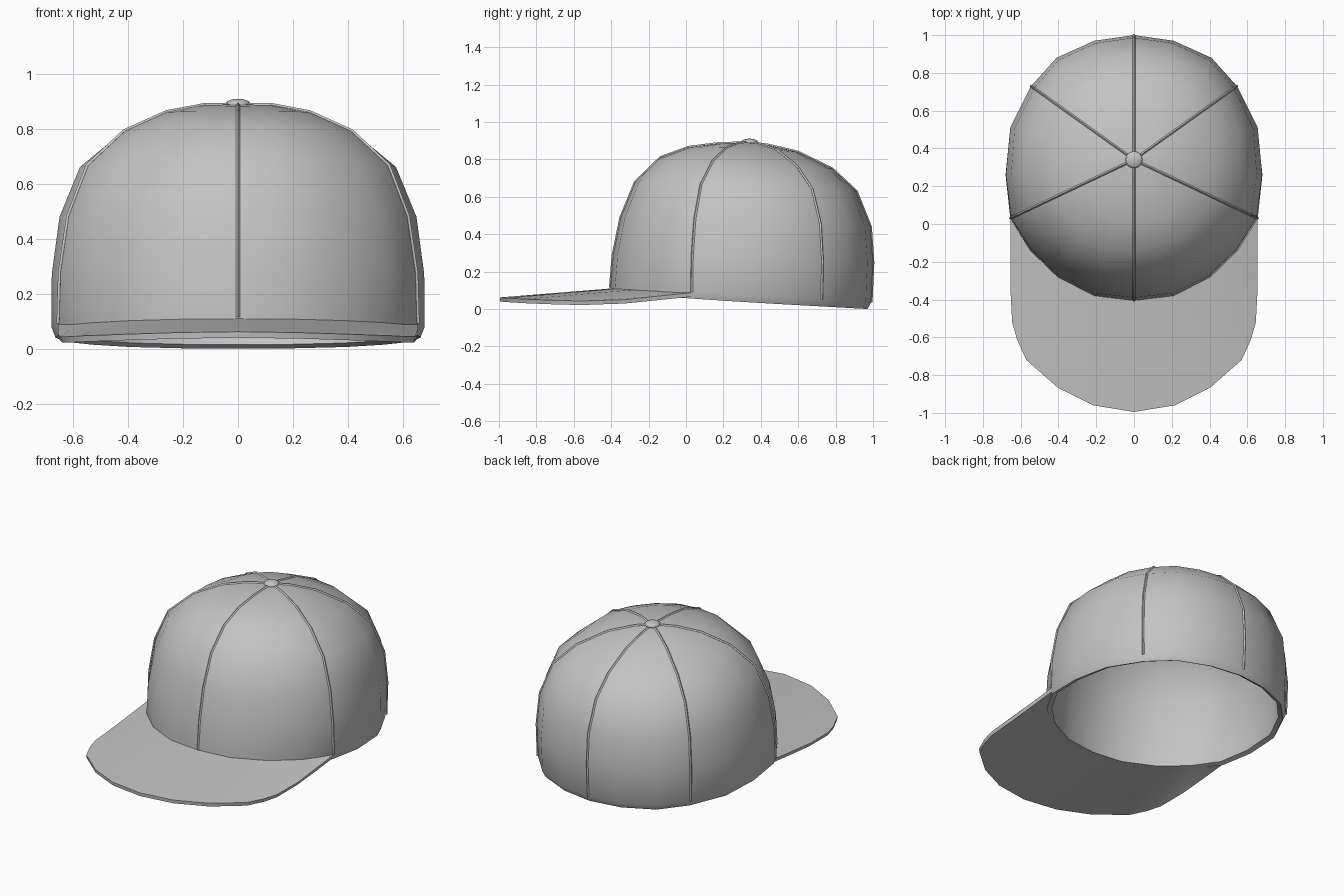
import bpy
import bmesh
from mathutils import Vector

cube = bpy.data.objects.get("Cube")
if cube:
    bpy.data.objects.remove(cube, do_unlink=True)

grey = bpy.data.materials.new("grey cloth")
grey.use_nodes = True
grey.diffuse_color = (0.55, 0.55, 0.55, 1)
grey.node_tree.nodes["Principled BSDF"].inputs["Base Color"].default_value = (0.55, 0.55, 0.55, 1)

APEX = Vector((0, 0.34, 0.89))

# Crown outline in plan, from the middle of the back round to the middle of the front
HALF = [(0, 1), (0.21, 0.97), (0.41, 0.88), (0.545, 0.73), (0.655, 0.51), (0.68, 0.26),
        (0.655, 0.03), (0.55, -0.14), (0.405, -0.28), (0.21, -0.38), (0, -0.405)]
OUTLINE = HALF + [(-x, y) for x, y in HALF[-2:0:-1]]
COLUMNS = len(OUTLINE)

# Each ring: share of the outline, then height, at the front, side and back
RINGS = [((1, 0.975, 0.955), (0.085, 0.035, 0)),
         ((1, 1, 0.985), (0.115, 0.075, 0.035)),
         ((0.98, 1, 1), (0.29, 0.27, 0.25)),
         ((0.925, 0.96, 0.98), (0.49, 0.48, 0.44)),
         ((0.82, 0.85, 0.865), (0.68, 0.66, 0.63)),
         ((0.64, 0.63, 0.67), (0.81, 0.78, 0.75)),
         ((0.44, 0.37, 0.39), (0.865, 0.86, 0.84)),
         ((0.23, 0.16, 0.15), (0.885, 0.89, 0.877))]


def crown_point(ring, column):
    """Point on the crown, blended between the front, side and back profiles."""
    x, y = OUTLINE[column % COLUMNS]
    dy = y - APEX.y
    end, reach = (0, HALF[-1][1] - APEX.y) if dy < 0 else (2, HALF[0][1] - APEX.y)
    w = dy / reach
    share, height = (v[1] + (v[end] - v[1]) * w for v in RINGS[ring])
    return Vector((x * share, APEX.y + dy * share, height))


def finish(obj, angle=0.7):
    """Select the object, apply its modifiers, colour and shade it."""
    bpy.ops.object.select_all(action='DESELECT')
    obj.select_set(True)
    bpy.context.view_layer.objects.active = obj
    for mod in list(obj.modifiers):
        bpy.ops.object.modifier_apply(modifier=mod.name)
    obj.data.materials.clear()
    obj.data.materials.append(grey)
    if obj.type == 'CURVE':
        bpy.ops.object.convert(target='MESH')
    bpy.ops.object.shade_smooth_by_angle(angle=angle)


def sheet(name, bm, thickness):
    """Turn an open surface into a cloth part with thickness."""
    mesh = bpy.data.meshes.new(name)
    bm.to_mesh(mesh)
    bm.free()
    obj = bpy.data.objects.new(name, mesh)
    bpy.context.collection.objects.link(obj)
    solid = obj.modifiers.new("thickness", 'SOLIDIFY')
    solid.thickness = thickness
    solid.offset = -1
    finish(obj)


# Crown shell
bm = bmesh.new()
grid = [[bm.verts.new(crown_point(r, c)) for c in range(COLUMNS)] for r in range(len(RINGS))]
top = bm.verts.new(APEX)
for c in range(COLUMNS):
    n = (c + 1) % COLUMNS
    for low, high in zip(grid, grid[1:]):
        bm.faces.new((low[c], high[c], high[n], low[n]))
    bm.faces.new((grid[-1][c], top, grid[-1][n]))
sheet("crown", bm, 0.03)

# Brim: half of the outer edge, each point paired with a place along the crown
EDGE = [(6, 0.655, -0.33, 0.05), (6.5, 0.645, -0.52, 0.044), (7, 0.62, -0.61, 0.044),
        (7.5, 0.57, -0.72, 0.047), (8, 0.405, -0.865, 0.053), (9, 0.215, -0.96, 0.059),
        (10, 0, -0.995, 0.062)]
pairs = []
for place, x, y, z in EDGE:
    c = int(place)
    inner = crown_point(1, c).lerp(crown_point(1, c + 1), place - c)
    if place > 6:
        inner += Vector((-inner.x, APEX.y - inner.y, 0)).normalized() * 0.02
    inner.z -= 0.004
    pairs.append((inner, Vector((x, y, z))))
flip = Vector((-1, 1, 1))
pairs += [(a * flip, b * flip) for a, b in pairs[-2::-1]]

bm = bmesh.new()
rows = [[bm.verts.new(p) for p in (a, a.lerp(b, 0.5), b)] for a, b in pairs]
for this, other in zip(rows, rows[1:]):
    for k in range(2):
        bm.faces.new((this[k], other[k], other[k + 1], this[k + 1]))
sheet("brim", bm, 0.022)

# Seams between the six panels
SEAMS = {"back_seam": 0, "left_back_seam": 3, "left_front_seam": 6,
         "front_seam": 10, "right_front_seam": 14, "right_back_seam": 17}
for name, column in SEAMS.items():
    path = [crown_point(r, column) for r in range(1, len(RINGS))] + [APEX]
    curve = bpy.data.curves.new(name, 'CURVE')
    curve.dimensions = '3D'
    curve.bevel_depth = 0.007
    curve.bevel_resolution = 0
    curve.use_fill_caps = True
    spline = curve.splines.new('POLY')
    spline.points.add(len(path) - 1)
    for point, co in zip(spline.points, path):
        point.co = (*co, 1)
    seam = bpy.data.objects.new(name, curve)
    bpy.context.collection.objects.link(seam)
    finish(seam)

# Button on top
bpy.ops.mesh.primitive_uv_sphere_add(segments=16, ring_count=8, radius=0.045,
                                     location=(0, APEX.y, 0.892))
button = bpy.context.object
button.name = "top_button"
button.scale.z = 0.42
finish(button, 1.0)
